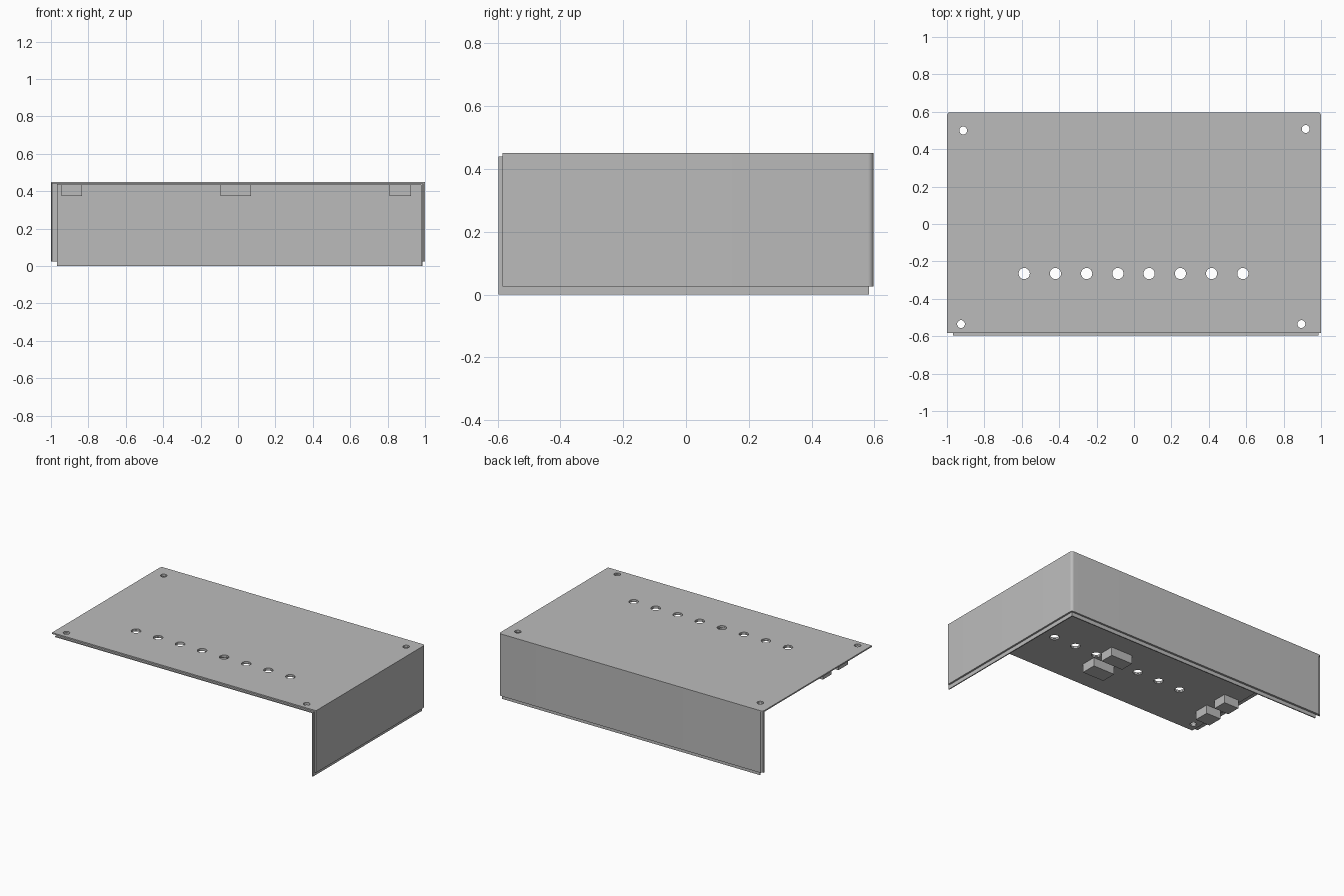
import bpy
from math import cos, sin, pi, radians

cube = bpy.data.objects.get("Cube")
if cube:
    bpy.data.objects.remove(cube, do_unlink=True)

grey = bpy.data.materials.new("sheet_grey")
grey.use_nodes = True
grey.diffuse_color = (0.5, 0.5, 0.5, 1)
grey.node_tree.nodes["Principled BSDF"].inputs["Base Color"].default_value = grey.diffuse_color


def arc(cx, cy, r, start, end, steps):
    """Points along an arc, angles in degrees."""
    return [(cx + r * cos(radians(start + (end - start) * i / steps)),
             cy + r * sin(radians(start + (end - start) * i / steps)))
            for i in range(steps + 1)]


def rect(x0, x1, y0, y1):
    return [(x0, y0), (x1, y0), (x1, y1), (x0, y1)]


def prism(name, outline, z0, z1, holes=()):
    """Extrude a flat outline, with optional round holes (x, y, r)."""
    curve = bpy.data.curves.new(name, "CURVE")
    curve.dimensions = "2D"
    curve.fill_mode = "BOTH"
    curve.extrude = (z1 - z0) / 2
    loops = [outline] + [arc(x, y, r, 0, 345, 23) for x, y, r in holes]
    for loop in loops:
        spline = curve.splines.new("POLY")
        spline.points.add(len(loop) - 1)
        for point, (x, y) in zip(spline.points, loop):
            point.co = (x, y, 0, 1)
        spline.use_cyclic_u = True
    curve.materials.append(grey)
    obj = bpy.data.objects.new(name, curve)
    bpy.context.collection.objects.link(obj)
    obj.location.z = (z0 + z1) / 2
    bpy.ops.object.select_all(action="DESELECT")
    obj.select_set(True)
    bpy.context.view_layer.objects.active = obj
    bpy.ops.object.convert(target="MESH")
    bpy.ops.object.shade_smooth_by_angle(angle=radians(35))
    return obj


# Row of indicator holes and four corner screw holes
holes = [(-0.587 + i * 0.167, -0.265, 0.03) for i in range(8)]
holes += [(-0.913, 0.5, 0.021), (0.918, 0.508, 0.021),
          (-0.925, -0.535, 0.021), (0.895, -0.535, 0.021)]

# Outer cover: top sheet and an L of walls with a rounded bend
BACK, FRONT, R = 0.597, -0.584, 0.018
top = [(-1, FRONT), (1, FRONT)]
top += arc(1 - R, BACK - R, R, 0, 90, 6) + arc(R - 1, BACK - R, R, 90, 180, 6)
prism("outer_top", top, 0.441, 0.45, holes)

walls = [(0.988, FRONT), (1, FRONT)] + arc(1 - R, BACK - R, R, 0, 90, 6)
walls += [(R - 1, BACK), (-1, BACK - R), (-1, 0.585), (0.988, 0.585)]
prism("outer_walls", walls, 0.025, 0.441)

# Inner liner, offset toward the front and below the cover
prism("liner_top", rect(-0.968, 0.986, -BACK, 0.583), 0.433, 0.44, holes)
liner = [(0.979, -BACK), (0.986, -BACK), (0.986, 0.583),
         (-0.968, 0.583), (-0.968, 0.576), (0.979, 0.576)]
prism("liner_walls", liner, 0, 0.433)

# Mounting blocks in pairs under the top
columns = {"right": (-0.945, -0.835), "middle": (-0.093, 0.07), "left": (0.81, 0.925)}
rows = {"front": (-0.405, -0.3), "rear": (-0.225, -0.13)}
for side, (x0, x1) in columns.items():
    for row, (y0, y1) in rows.items():
        prism(f"{row}_{side}_block", rect(x0, x1, y0, y1), 0.375, 0.433)
